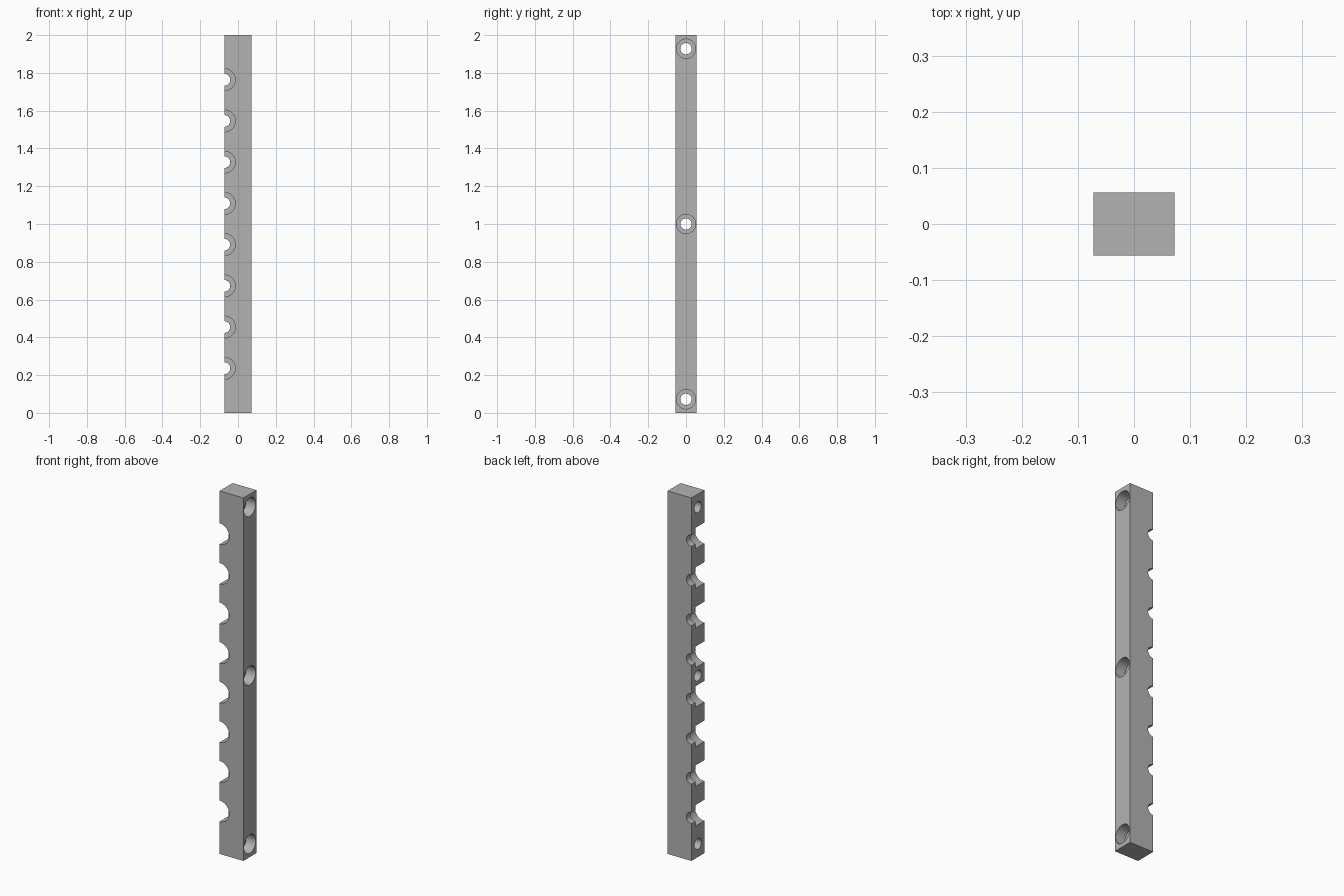
import bpy, bmesh, math
from mathutils import Matrix, Vector

old = bpy.data.objects.get("Cube")
if old:
    bpy.data.objects.remove(old, do_unlink=True)

W, D, H = 0.145, 0.113, 2.0          # bar size
NOTCH_Z = [1.0 + (i - 3.5) * 0.2182 for i in range(8)]
HOLE_Z = [0.072, 1.0, 1.928]

grey = bpy.data.materials.new("plain grey")
grey.use_nodes = True
grey.diffuse_color = (0.45, 0.45, 0.45, 1)
grey.node_tree.nodes["Principled BSDF"].inputs["Base Color"].default_value = (0.45, 0.45, 0.45, 1)


def new_object(name, bm):
    mesh = bpy.data.meshes.new(name)
    bm.to_mesh(mesh)
    bm.free()
    mesh.materials.append(grey)
    obj = bpy.data.objects.new(name, mesh)
    bpy.context.collection.objects.link(obj)
    return obj


def cylinders(name, axis, radius, start, end, points):
    """A row of cylinders along one axis, between start and end, through points."""
    bm = bmesh.new()
    turn = Matrix.Rotation(math.pi / 2, 4, "Y" if axis == "X" else "X")
    along = Vector((1, 0, 0)) if axis == "X" else Vector((0, 1, 0))
    for p in points:
        centre = Vector(p) + along * (start + end) / 2
        bmesh.ops.create_cone(bm, cap_ends=True, segments=48, radius1=radius, radius2=radius,
                              depth=end - start, matrix=Matrix.Translation(centre) @ turn)
    obj = new_object(name, bm)
    obj.hide_render = True
    return obj


# Main bar
bm = bmesh.new()
bmesh.ops.create_cube(bm, size=1, matrix=Matrix.Translation((0, 0, H / 2)) @ Matrix.Diagonal((W, D, H, 1)))
bar = new_object("notched_bar", bm)

# Stepped half-round notches on the right edge, wide at the front;
# counterbored screw holes, wide on the left face
notch_at = [(-W / 2, 0, z) for z in NOTCH_Z]
hole_at = [(0, 0, z) for z in HOLE_Z]
cutters = [
    cylinders("notch_cutter", "Y", 0.031, -0.1, 0.1, notch_at),
    cylinders("wide_notch_cutter", "Y", 0.058, -0.1, -D / 2 + 0.077, notch_at),
    cylinders("hole_cutter", "X", 0.030, -0.1, 0.1, hole_at),
    cylinders("counterbore_cutter", "X", 0.051, W / 2 - 0.058, 0.1, hole_at),
]
bpy.context.view_layer.objects.active = bar
for cutter in cutters:
    mod = bar.modifiers.new(cutter.name, "BOOLEAN")
    mod.operation = "DIFFERENCE"
    mod.solver = "EXACT"
    mod.object = cutter
    bpy.ops.object.modifier_apply(modifier=mod.name)
for cutter in cutters:
    bpy.data.objects.remove(cutter, do_unlink=True)

# Smooth bores with sharp rims
bpy.ops.object.select_all(action="DESELECT")
bar.select_set(True)
bpy.ops.object.shade_smooth_by_angle(angle=math.radians(30))
